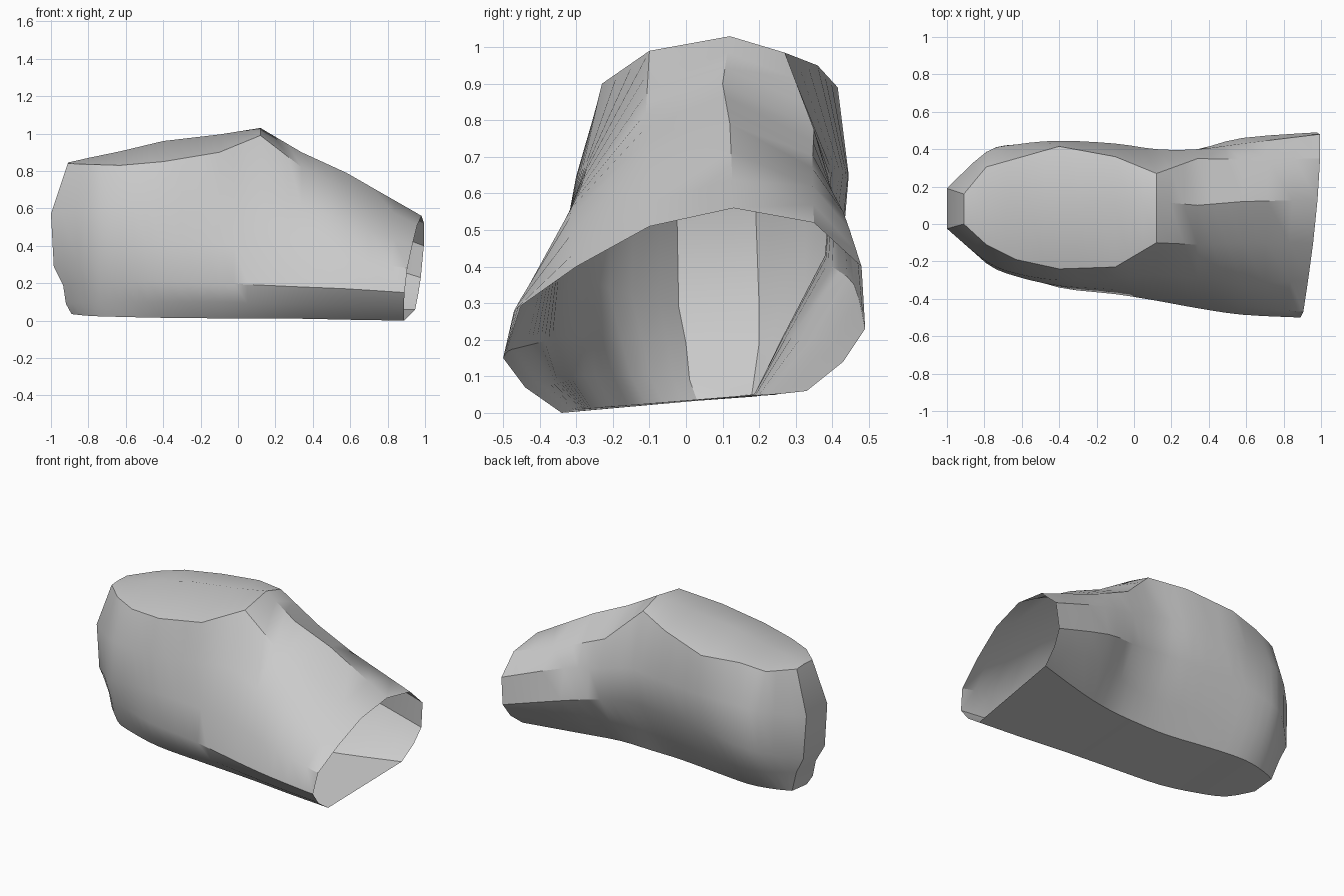
import bpy
import bmesh
import math
from mathutils import Vector

cube = bpy.data.objects.get("Cube")
if cube:
    bpy.data.objects.remove(cube, do_unlink=True)

STEPS = 3        # rows between two neighbouring sections
RIDGE = 6        # position of the top ridge in each section

# Cross-sections (y, z): front sole edge, up the front, over the ridge, down the back
mouth = [(-.34, 0), (-.44, .07), (-.5, .15), (-.47, .28), (-.3, .4), (-.1, .51),
         (.13, .56), (.35, .52), (.48, .4), (.49, .23), (.43, .14), (.33, .06)]
instep = [(-.32, .005), (-.42, .08), (-.485, .17), (-.44, .33), (-.32, .53), (-.1, .71),
          (.12, .79), (.345, .67), (.43, .55), (.46, .35), (.38, .2), (.235, .05)]
tongue = [(-.3, .01), (-.39, .085), (-.45, .18), (-.4, .37), (-.29, .61), (-.11, .82),
          (.1, .9), (.35, .775), (.4, .6), (.4, .4), (.29, .21), (.19, .05)]
ankle_front = [(-.28, .01), (-.36, .09), (-.41, .19), (-.37, .4), (-.27, .68), (-.1, .99),
               (.12, 1.03), (.27, .985), (.4, .66), (.38, .43), (.26, .2), (.185, .045)]
ankle_wide = [(-.265, .012), (-.34, .1), (-.375, .2), (-.35, .41), (-.29, .66), (-.23, .9),
              (.11, .995), (.36, .95), (.43, .66), (.4, .43), (.28, .2), (.19, .045)]
ankle_middle = [(-.24, .015), (-.3, .1), (-.34, .21), (-.33, .41), (-.3, .64), (-.24, .85),
                (.1, .96), (.415, .89), (.445, .65), (.42, .42), (.32, .2), (.23, .05)]
heel_side = [(-.18, .02), (-.22, .1), (-.255, .21), (-.28, .38), (-.265, .62), (-.19, .83),
             (.1, .905), (.35, .88), (.425, .64), (.425, .38), (.35, .2), (.25, .05)]
heel_front = [(-.11, .025), (-.15, .1), (-.18, .21), (-.21, .34), (-.2, .6), (-.11, .835),
              (.09, .872), (.305, .847), (.385, .62), (.385, .35), (.32, .2), (.22, .05)]
heel_end = [(.03, .035), (.01, .09), (0, .19), (-.02, .29), (-.025, .57), (0, .84),
            (.08, .845), (.16, .84), (.19, .57), (.2, .29), (.2, .19), (.18, .05)]
heel_bow = [-.89, -.92, -.935, -.985, -1, -.91, -.91, -.91, -1, -.985, -.935, -.89]


def upright(section, x):
    """Place a section in a plane across the length."""
    return [Vector((x, y, z)) for y, z in section]


def slanted_mouth(section):
    """The open end leans back towards the top and one side."""
    return [Vector((.915 + .08 * y + .1 * z, y, z)) for y, z in section]


def bowed_heel(section):
    """The heel end bows outwards at mid height."""
    return [Vector((x, y, z)) for x, (y, z) in zip(heel_bow, section)]


def curve_point(a, b, c, d, t):
    """Smooth curve from b to c."""
    return .5 * (2 * b + (c - a) * t + (2 * a - 5 * b + 4 * c - d) * t ** 2
                 + (3 * b - a - 3 * c + d) * t ** 3)


def rail(points, straight):
    """One lengthwise line through matching points of all sections."""
    out = []
    last = len(points) - 1
    for i in range(last):
        b, c = points[i], points[i + 1]
        a = points[max(i - 1, 0)]
        d = points[min(i + 2, last)]
        for s in range(STEPS):
            t = s / STEPS
            out.append(b.lerp(c, t) if straight else curve_point(a, b, c, d, t))
    return out + [points[last]]


# Skin laid over the rails; the ridge and ankle rim run straight
sections = [
    slanted_mouth(mouth),
    upright(instep, .58),
    upright(tongue, .34),
    upright(ankle_front, .12),
    upright(ankle_wide, -.1),
    upright(ankle_middle, -.4),
    upright(heel_side, -.63),
    upright(heel_front, -.79),
    bowed_heel(heel_end),
]
bm = bmesh.new()
rails = []
for k, line in enumerate(zip(*sections)):
    rails.append([bm.verts.new(p) for p in rail(line, abs(k - RIDGE) < 2)])


def strip(first, second):
    """Faces between two neighbouring rails."""
    for i in range(len(first) - 1):
        bm.faces.new((first[i], first[i + 1], second[i + 1], second[i]))


for first, second in zip(rails, rails[1:]):
    strip(first, second)

# Flat sole
strip(rails[-1], rails[0])

# Heel panel, closed from sole to ankle rim
ends = [line[-1] for line in rails]
bm.faces.new((ends[0], ends[1], ends[-1]))
for k in range(1, RIDGE - 1):
    bm.faces.new((ends[k], ends[k + 1], ends[-k - 1], ends[-k]))
bm.faces.new((ends[RIDGE - 1], ends[RIDGE], ends[RIDGE + 1]))

bmesh.ops.recalc_face_normals(bm, faces=bm.faces[:])
mesh = bpy.data.meshes.new("foot_shell")
bm.to_mesh(mesh)
bm.free()
foot = bpy.data.objects.new("foot_shell", mesh)
bpy.context.collection.objects.link(foot)

# Plain grey surface
grey = bpy.data.materials.new("light_grey")
grey.use_nodes = True
colour = (.6, .6, .6, 1)
grey.diffuse_color = colour
grey.node_tree.nodes["Principled BSDF"].inputs["Base Color"].default_value = colour
mesh.materials.append(grey)

# Smooth skin with crisp rim, sole and heel edges
bpy.ops.object.select_all(action='DESELECT')
foot.select_set(True)
bpy.context.view_layer.objects.active = foot
bpy.ops.object.shade_smooth_by_angle(angle=math.radians(30))
